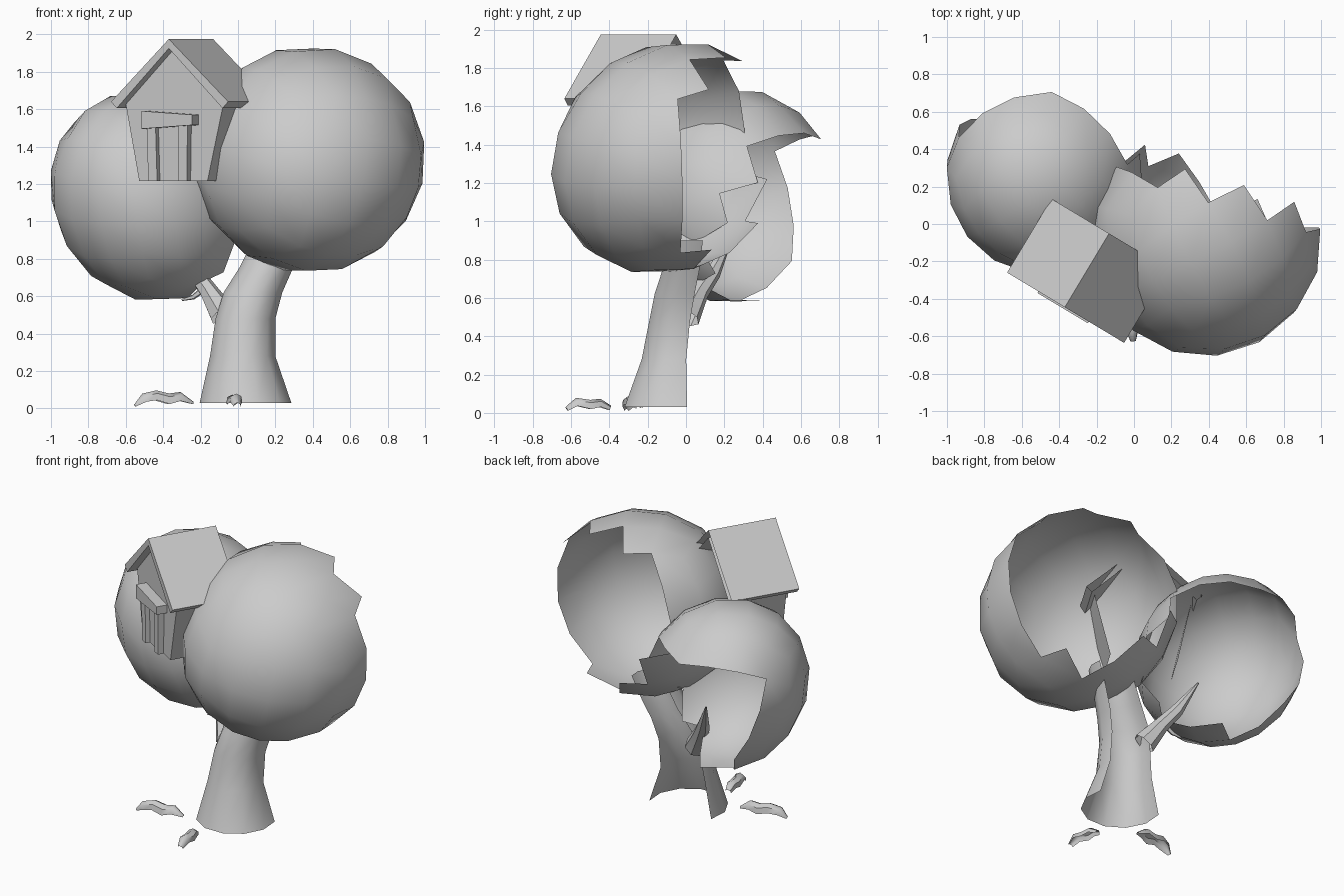
import bpy, bmesh, math
from mathutils import Vector, Matrix, Euler

if "Cube" in bpy.data.objects:
    bpy.data.objects.remove(bpy.data.objects["Cube"])


def finish(name, bm, smooth=True, matrix=None):
    if matrix:
        bm.transform(matrix)
    me = bpy.data.meshes.new(name)
    bm.to_mesh(me)
    bm.free()
    ob = bpy.data.objects.new(name, me)
    bpy.context.collection.objects.link(ob)
    if smooth:
        bpy.ops.object.select_all(action='DESELECT')
        ob.select_set(True)
        bpy.context.view_layer.objects.active = ob
        bpy.ops.object.shade_smooth_by_angle(angle=math.radians(50))
    return ob


def foliage(name, centre, radii, turn, lean, hidden):
    """Low-poly leaning quad sphere; faces where hidden(offset) is true are left open."""
    bm = bmesh.new()
    bmesh.ops.create_cube(bm, size=2)
    bmesh.ops.subdivide_edges(bm, edges=bm.edges[:], cuts=3, use_grid_fill=True)
    rot = Euler([math.radians(a) for a in turn]).to_matrix()
    for v in bm.verts:
        p = rot @ Vector([math.tan(c * math.pi / 4) for c in v.co]).normalized()
        p = Vector([p[i] * radii[i] for i in range(3)])
        v.co = p + Vector((lean[0] * p.z, lean[1] * p.z, 0))
    gone = [f for f in bm.faces if hidden(f.calc_center_median())]
    bmesh.ops.delete(bm, geom=gone, context='FACES')
    return finish(name, bm, matrix=Matrix.Translation(centre))


def loft(name, rings, closed):
    """Skin between equal-length rings of points."""
    bm = bmesh.new()
    rows = [[bm.verts.new(p) for p in ring] for ring in rings]
    n = len(rows[0])
    for a, b in zip(rows, rows[1:]):
        for i in range(n if closed else n - 1):
            j = (i + 1) % n
            bm.faces.new((a[i], a[j], b[j], b[i]))
    return finish(name, bm)


def tube(name, path, radii, n=7, start=0, sweep=360):
    """Tapered tube, or an open arc of one, along a path."""
    pts = [Vector(p) for p in path]
    closed = sweep == 360
    rings = []
    for i, (p, r) in enumerate(zip(pts, radii)):
        t = (pts[min(i + 1, len(pts) - 1)] - pts[max(i - 1, 0)]).normalized()
        side = t.cross(Vector((0, 0, 1))).normalized()
        up = side.cross(t)
        steps = n if closed else n - 1
        ang = [math.radians(start + sweep * k / steps) for k in range(n)]
        rings.append([p + side * r * math.cos(a) + up * r * math.sin(a) for a in ang])
    return loft(name, rings, closed)


def prism(name, profile, y0, y1, skip=(), back=True, matrix=None):
    """Extrude an (x, z) profile in y; skip lists side indices left open."""
    bm = bmesh.new()
    f = [bm.verts.new((x, y0, z)) for x, z in profile]
    b = [bm.verts.new((x, y1, z)) for x, z in profile]
    n = len(f)
    bm.faces.new(f)
    if back:
        bm.faces.new(b[::-1])
    for i in range(n):
        if i not in skip:
            j = (i + 1) % n
            bm.faces.new((f[j], f[i], b[i], b[j]))
    return finish(name, bm, False, matrix)


# Leaf crowns, open at the back
def right_hidden(d):
    limit = 0.36 if d.z < -0.28 and d.x < 0.1 else 0.27 if d.x < -0.25 else 0.2
    return 0.29 * d.x + 0.957 * d.y > limit


def left_hidden(d):
    return ((0.5 * d.x + 0.75 * d.y - 0.35 * d.z > 0.23)
            or (d.y > 0.26 and d.z < 0.2) or (d.y > 0.38 and d.x < -0.05))


foliage("right_crown", (0.38, -0.085, 1.33), (0.625, 0.62, 0.61), (12, 8, 30),
        (0, 0.1), right_hidden)
foliage("left_crown", (-0.475, 0.26, 1.13), (0.53, 0.53, 0.565), (10, -12, 35),
        (-0.1, 0), left_hidden)

# Trunk, open at the back: centre x, centre y, height, radius
trunk = [(0.04, -0.08, 0.03, 0.25), (0.025, -0.06, 0.28, 0.178), (0.04, -0.035, 0.48, 0.163),
         (0.08, -0.01, 0.62, 0.16), (0.15, 0.02, 0.75, 0.147), (0.22, 0.04, 0.90, 0.14)]
arc = [math.radians(-200 + 220 * k / 7) for k in range(8)]
loft("trunk", [[(x + r * math.cos(a), y + r * math.sin(a), z) for a in arc]
               for x, y, z, r in trunk], False)

# Branch and side twig
tube("branch", [(-0.08, 0.0, 0.50), (-0.16, 0.07, 0.63), (-0.23, 0.14, 0.73), (-0.32, 0.24, 0.92)],
     [0.075, 0.05, 0.042, 0.006])
tube("side_twig", [(-0.18, 0.08, 0.64), (-0.24, 0.09, 0.595), (-0.30, 0.10, 0.58)],
     [0.018, 0.014, 0.006], 5)

# Surface roots
tube("left_root", [(-0.55, -0.31, 0.012), (-0.50, -0.30, 0.045), (-0.44, -0.28, 0.055),
                   (-0.37, -0.27, 0.035), (-0.31, -0.26, 0.05), (-0.24, -0.25, 0.025)],
     [0.01, 0.036, 0.042, 0.045, 0.038, 0.01], 5, -15, 210)
tube("front_root", [(-0.005, -0.62, 0.015), (-0.01, -0.57, 0.045), (-0.02, -0.50, 0.03),
                    (-0.03, -0.45, 0.04), (-0.04, -0.40, 0.02)],
     [0.018, 0.034, 0.038, 0.034, 0.02], 5, -15, 210)

# Tree house, turned to face front left
house = Matrix.Translation((-0.37, -0.445, 0)) @ Matrix.Rotation(math.radians(-31), 4, 'Z')
prism("house_walls", [(-0.22, 1.215), (0.205, 1.215), (0.305, 1.63), (0, 1.93), (-0.305, 1.63)],
      0.06, 0.38, skip=(0, 2, 3), back=False, matrix=house)
prism("roof", [(-0.36, 1.64), (-0.325, 1.605), (0, 1.925), (0.335, 1.605), (0.37, 1.64), (0, 1.975)],
      0.0, 0.46, back=False, matrix=house)

# Door with jambs and crooked header
prism("door_panel", [(-0.12, 1.215), (0.09, 1.215), (0.09, 1.52), (-0.12, 1.52)],
      0.05, 0.06, back=False, matrix=house)
prism("left_jamb", [(-0.14, 1.215), (-0.085, 1.215), (-0.095, 1.52), (-0.15, 1.52)],
      0.02, 0.06, back=False, matrix=house)
prism("right_jamb", [(0.05, 1.215), (0.10, 1.215), (0.105, 1.53), (0.045, 1.53)],
      0.02, 0.06, back=False, matrix=house)
prism("door_header", [(-0.165, 1.495), (0.15, 1.515), (0.15, 1.57), (-0.165, 1.59)],
      -0.01, 0.06, back=False, matrix=house)
